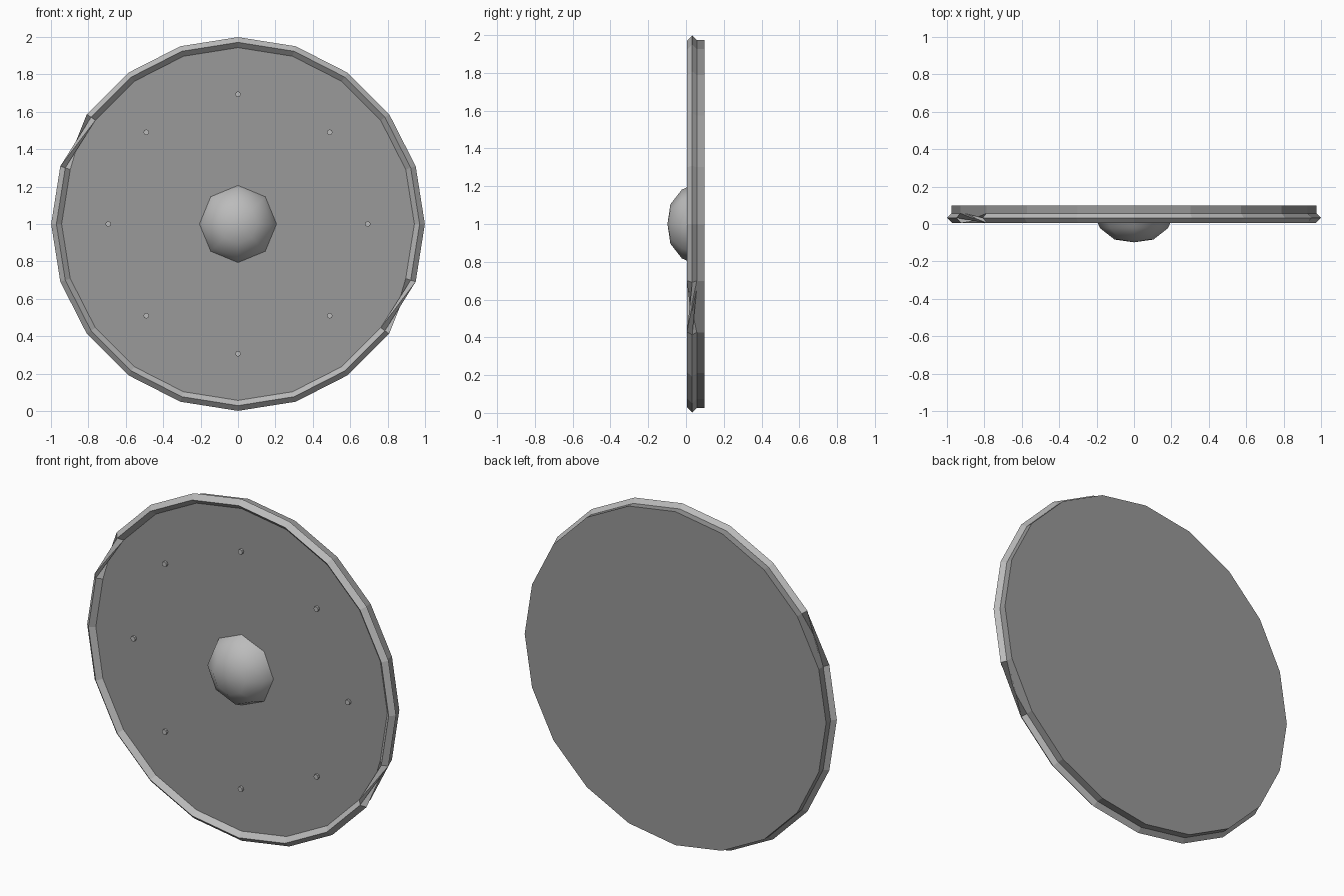
import bpy, bmesh, math

if "Cube" in bpy.data.objects:
    bpy.data.objects.remove(bpy.data.objects["Cube"])

SIDES = 20


def material(name, v):
    m = bpy.data.materials.new(name)
    m.diffuse_color = (v, v, v, 1)
    m.use_nodes = True
    m.node_tree.nodes["Principled BSDF"].inputs["Base Color"].default_value = m.diffuse_color
    return m


board_grey = material("dark_grey", 0.32)
metal_grey = material("light_grey", 0.5)


def make(name, bm, mat, smooth=False):
    me = bpy.data.meshes.new(name)
    for f in bm.faces:
        f.smooth = smooth
    bm.to_mesh(me)
    bm.free()
    me.materials.append(mat)
    ob = bpy.data.objects.new(name, me)
    bpy.context.collection.objects.link(ob)
    return ob


def lathe(name, profile, sides, mat, centre=(0, 1), smooth=False, caps=True):
    """Spin (radius, y) points, front to back, around the y axis; radius 0 makes a pole."""
    bm = bmesh.new()
    rings = []
    for r, y in profile:
        n = 1 if r == 0 else sides
        rings.append([bm.verts.new((centre[0] + r * math.cos(math.tau * i / sides), y,
                                    centre[1] + r * math.sin(math.tau * i / sides)))
                      for i in range(n)])
    for a, b in zip(rings, rings[1:]):
        for i in range(sides):
            j = (i + 1) % sides
            if len(a) == 1:
                bm.faces.new((a[0], b[i], b[j]))
            else:
                bm.faces.new((a[j], a[i], b[i], b[j]))
    if caps:
        bm.faces.new(rings[0])
        bm.faces.new(rings[-1][::-1])
    return make(name, bm, mat, smooth)


# Flat shield board
lathe("board", [(0.975, 0.033), (0.975, 0.098)], SIDES, board_grey)

# Diamond-section rim: half the loop is turned over, leaving two twisted segments
bm = bmesh.new()
rings = []
for i in range(SIDES):
    a = math.tau * i / SIDES
    turn = math.pi if 9 <= i <= 18 else 0
    ring = []
    for k in range(4):
        t = math.tau * k / 4 + turn
        r = 0.971 + 0.028 * math.cos(t)
        ring.append(bm.verts.new((r * math.cos(a), 0.033 + 0.028 * math.sin(t),
                                  1 + r * math.sin(a))))
    rings.append(ring)
for i in range(SIDES):
    a, b = rings[i], rings[(i + 1) % SIDES]
    for k in range(4):
        m = (k + 1) % 4
        bm.faces.new((a[k], a[m], b[m], b[k]))
bmesh.ops.recalc_face_normals(bm, faces=bm.faces)
make("rim", bm, metal_grey)

# Central domed boss, open at the back where it meets the board
lathe("boss", [(0, -0.098), (0.104, -0.083), (0.182, -0.022), (0.207, 0.035)], 8,
      metal_grey, smooth=True, caps=False)

# Ring of small flat-headed rivets
for i in range(8):
    a = math.tau * i / 8
    lathe("rivet", [(0.015, 0.019), (0.015, 0.036)], 8, metal_grey,
          (0.694 * math.cos(a), 1 + 0.694 * math.sin(a)))
